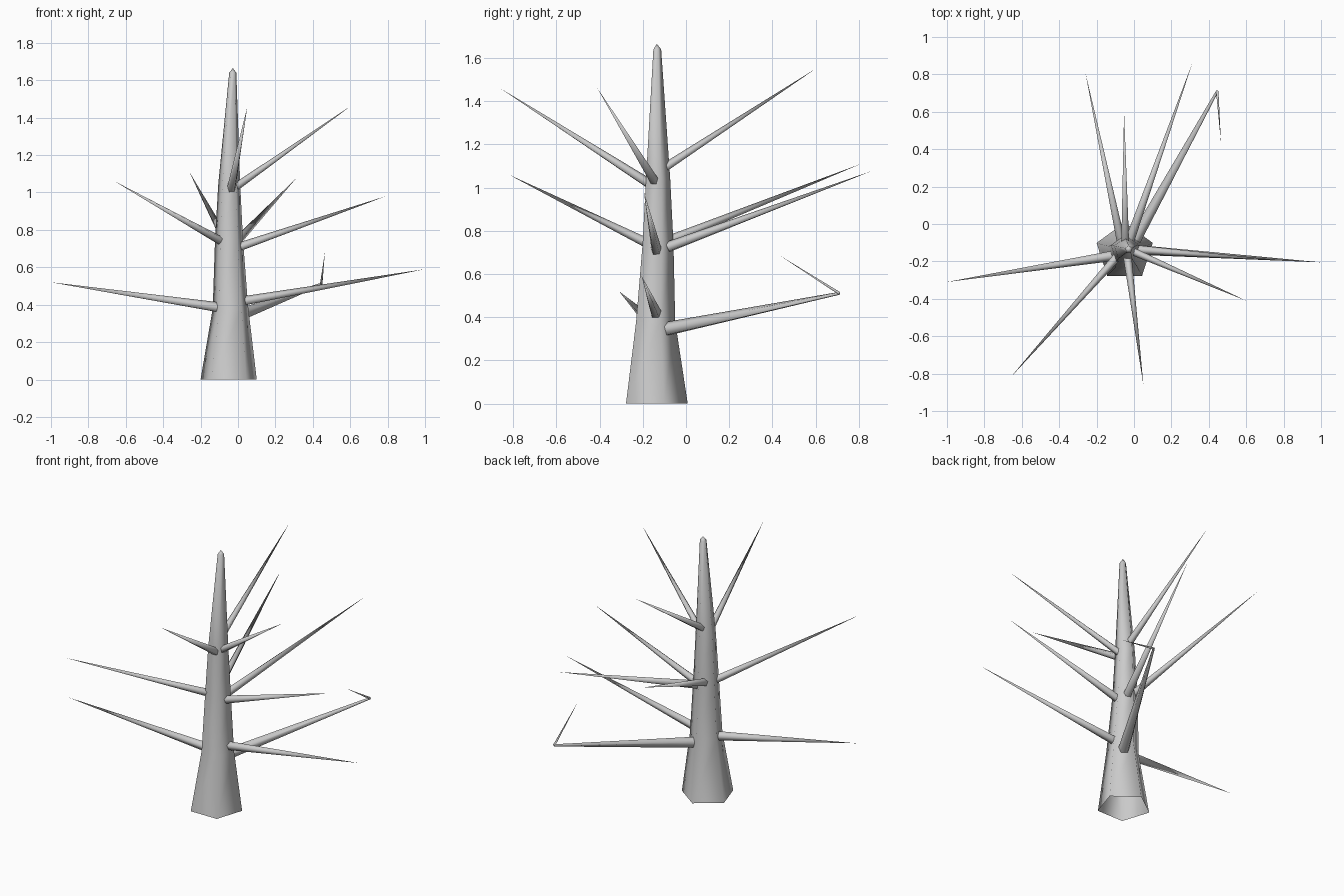
import bpy
import bmesh
import math
from mathutils import Vector

cube = bpy.data.objects.get("Cube")
if cube:
    bpy.data.objects.remove(cube, do_unlink=True)

bark = bpy.data.materials.new("grey_bark")
bark.use_nodes = True
colour = (0.6, 0.6, 0.6, 1)
bark.diffuse_color = colour
bark.node_tree.nodes["Principled BSDF"].inputs["Base Color"].default_value = colour

SIDES = 5


def tube(name, points, radii, level=False):
    """Five-sided smooth tube along points; a zero radius closes to a tip."""
    bm = bmesh.new()
    pts = [Vector(p) for p in points]
    rings = []
    for i, (p, r) in enumerate(zip(pts, radii)):
        if r == 0:
            rings.append([bm.verts.new(p)])
            continue
        along = (pts[min(i + 1, len(pts) - 1)] - pts[max(i - 1, 0)]).normalized()
        if level:
            side, up = Vector((1, 0, 0)), Vector((0, 1, 0))
        else:
            side = along.cross(Vector((0, 0, 1))).normalized()
            up = side.cross(along)
        ring = []
        for k in range(SIDES):
            a = math.pi / 2 + k * math.tau / SIDES
            ring.append(bm.verts.new(p + r * (side * math.cos(a) + up * math.sin(a))))
        rings.append(ring)
    for low, high in zip(rings, rings[1:]):
        for k in range(SIDES):
            n = (k + 1) % SIDES
            if len(high) == 1:
                bm.faces.new((low[k], low[n], high[0]))
            else:
                bm.faces.new((low[k], low[n], high[n], high[k]))
    bmesh.ops.recalc_face_normals(bm, faces=bm.faces)
    for f in bm.faces:
        f.smooth = True
    mesh = bpy.data.meshes.new(name)
    bm.to_mesh(mesh)
    bm.free()
    mesh.materials.append(bark)
    obj = bpy.data.objects.new(name, mesh)
    bpy.context.collection.objects.link(obj)
    return obj


# Trunk, open underneath, tapering to a blunt point
tube("trunk",
     [(-0.05, -0.15, 0), (-0.04, -0.15, 0.38), (-0.048, -0.137, 0.74),
      (-0.047, -0.135, 1.04), (-0.028, -0.135, 1.64), (-0.028, -0.135, 1.665)],
     [0.158, 0.1, 0.079, 0.062, 0.02, 0], level=True)

# Straight branches: base, tip, base radius
branches = {
    "low_right_branch": ((-0.11, -0.17, 0.385), (-1, -0.31, 0.52), 0.029),
    "low_left_branch": ((0.04, -0.14, 0.42), (1, -0.205, 0.59), 0.027),
    "middle_front_branch": ((-0.085, -0.17, 0.738), (-0.66, -0.82, 1.06), 0.024),
    "middle_left_branch": ((0.015, -0.137, 0.71), (0.79, -0.195, 0.98), 0.025),
    "middle_back_left_branch": ((-0.02, -0.08, 0.725), (0.31, 0.855, 1.075), 0.026),
    "middle_back_right_branch": ((-0.07, -0.09, 0.75), (-0.26, 0.81, 1.11), 0.024),
    "upper_front_branch": ((-0.035, -0.175, 1.02), (0.05, -0.86, 1.46), 0.024),
    "upper_left_branch": ((-0.01, -0.145, 1.03), (0.6, -0.41, 1.46), 0.022),
    "upper_back_branch": ((-0.047, -0.1, 1.09), (-0.053, 0.6, 1.55), 0.022),
}
for name, (base, tip, radius) in branches.items():
    tube(name, [base, tip], [radius, 0])

# Bent low branch with its thin twig turned back towards the trunk
elbow = (0.445, 0.71, 0.51)
tube("low_back_branch", [(0.005, -0.085, 0.345), elbow], [0.034, 0.007])
tube("low_back_twig", [elbow, (0.465, 0.435, 0.685)], [0.007, 0])
